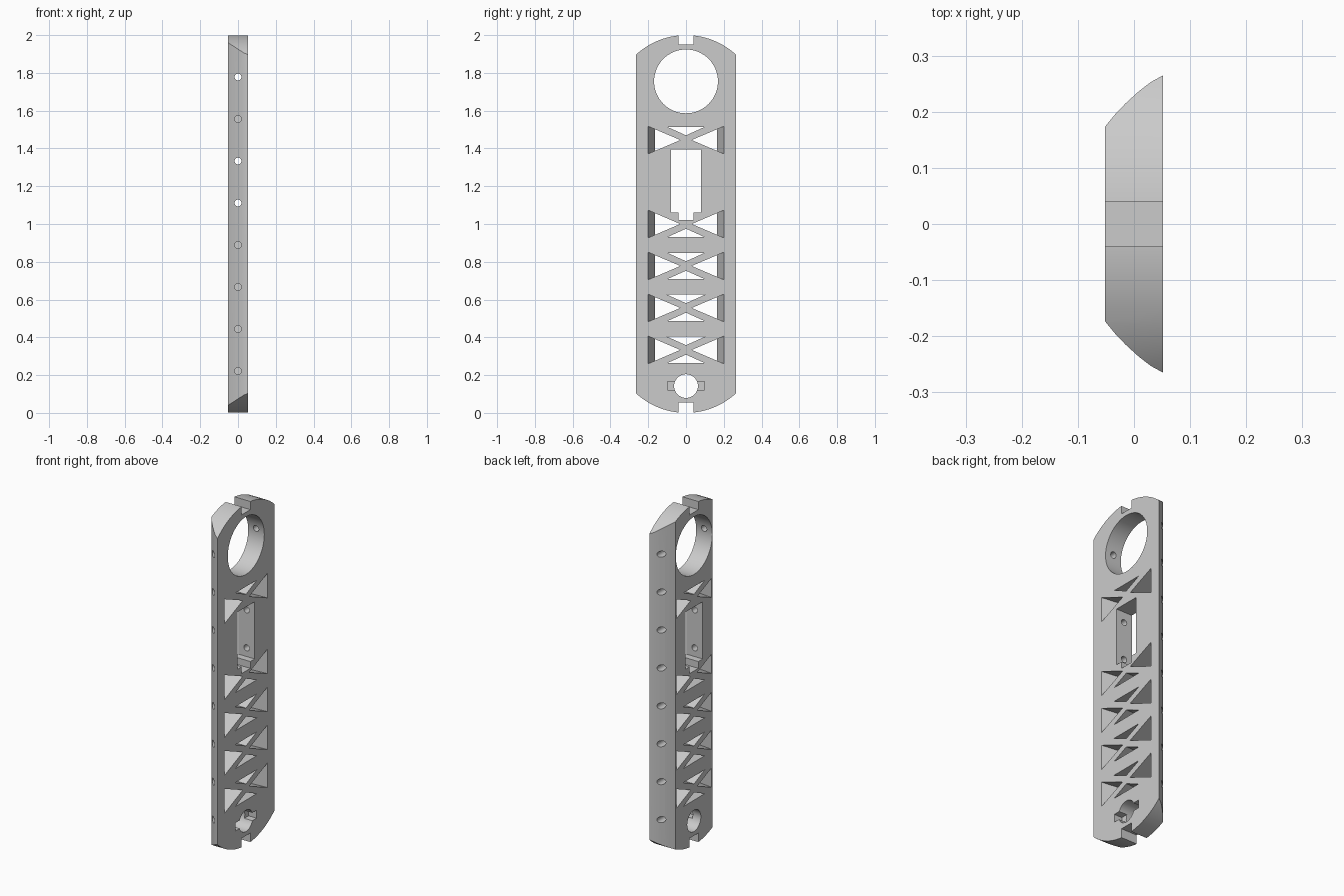
import bpy, bmesh, math
from mathutils import Vector

default = bpy.data.objects.get("Cube")
if default:
    bpy.data.objects.remove(default, do_unlink=True)

HALF = 0.052        # half thickness of the plate
PITCH = 2 / 9       # spacing of the side holes and lattice bays

# Single grey finish
grey = bpy.data.materials.new("light_grey")
grey.use_nodes = True
colour = (0.6, 0.6, 0.6, 1)
grey.diffuse_color = colour
grey.node_tree.nodes["Principled BSDF"].inputs["Base Color"].default_value = colour


def prism(name, points, direction, clip=None):
    """Extrude a closed polygon along direction, optionally trimmed by a plane."""
    bm = bmesh.new()
    face = bm.faces.new([bm.verts.new(p) for p in points])
    grown = bmesh.ops.extrude_face_region(bm, geom=[face])["geom"]
    verts = [g for g in grown if isinstance(g, bmesh.types.BMVert)]
    bmesh.ops.translate(bm, verts=verts, vec=direction)
    if clip:
        bmesh.ops.bisect_plane(bm, geom=bm.verts[:] + bm.edges[:] + bm.faces[:],
                               plane_co=clip[0], plane_no=clip[1], clear_outer=True)
        bmesh.ops.holes_fill(bm, edges=[e for e in bm.edges if e.is_boundary])
    bmesh.ops.recalc_face_normals(bm, faces=bm.faces[:])
    mesh = bpy.data.meshes.new(name)
    bm.to_mesh(mesh)
    bm.free()
    obj = bpy.data.objects.new(name, mesh)
    bpy.context.collection.objects.link(obj)
    return obj


cutters = []


def through(name, yz, x0=-0.1, clip=None):
    """Cutter running along x from x0 out past the wide face."""
    cutters.append(prism(name, [(x0, y, z) for y, z in yz], Vector((0.1 - x0, 0, 0)), clip))


def rect(half_width, z0, z1):
    return [(-half_width, z0), (half_width, z0), (half_width, z1), (-half_width, z1)]


def circle(z, radius, count):
    steps = [2 * math.pi * i / count for i in range(count)]
    return [(radius * math.cos(a), z + radius * math.sin(a)) for a in steps]


def arc(centre, radius, sign):
    """Rounded end of the outline, running from one long side to the other."""
    limit = math.asin(0.28 / radius)
    angles = [limit * (1 - i / 12) for i in range(25)]
    return [(radius * math.sin(a), centre + sign * radius * math.cos(a)) for a in angles]


# Plate: rounded-flank section run up the height
flank = [(HALF, 0.265), (0.03, 0.253), (0.008, 0.236), (-0.015, 0.215),
         (-0.034, 0.195), (-HALF, 0.173)]
section = flank + [(x, -y) for x, y in reversed(flank)]
plate = prism("lattice_plate", [(x, y, -0.1) for x, y in section], Vector((0, 0, 2.2)))

# Rounded ends
outline = arc(1.61, 0.39, 1) + arc(0.39, 0.39, -1)[::-1]
ends = prism("end_shape", [(-0.1, y, z) for y, z in outline], Vector((0.2, 0, 0)))

# End notches, large bore, central slot with its step, small bore
through("top_notch", rect(0.04, 1.95, 2.1))
through("bottom_notch", rect(0.04, -0.1, 0.055))
through("large_bore", circle(1.755, 0.169, 64))
through("slot", rect(0.08, 1.06, 1.395))
through("slot_step", rect(0.04, 1.02, 1.1))
through("small_bore", circle(0.142, 0.063, 40))
through("bore_pocket", rect(0.098, 0.12, 0.167), x0=0)

# Lattice bays: slanted side triangles plus upper and lower triangles
SLOPE = 0.0725 / 0.17
for bay in (0, 1, 2, 3, 5):
    z = PITCH * (bay + 1.5)
    for s in (1, -1):
        reach = 0.22
        rise = SLOPE * (reach - 0.03)
        wall = (Vector((HALF, s * 0.2, 0)), Vector((-0.037, s * 0.104, 0)))
        through("side_triangle", [(s * 0.03, z), (s * reach, z + rise), (s * reach, z - rise)],
                clip=wall)
    for s in (1, -1):
        beside_slot = (bay == 3 and s == 1) or (bay == 5 and s == -1)
        if not beside_slot:
            through("inner_triangle", [(0, z + s * 0.025), (0.1, z + s * 0.07),
                                       (-0.1, z + s * 0.07)])

# Blind holes down both flanks
for i in range(1, 9):
    for s in (1, -1):
        ring = [(x, s * 0.07, z) for x, z in circle(PITCH * i, 0.018, 20)]
        cutters.append(prism("side_hole", ring, Vector((0, s * 0.25, 0))))


def add_boolean(cutter, operation):
    cutter.hide_render = True
    mod = plate.modifiers.new(cutter.name, "BOOLEAN")
    mod.operation = operation
    mod.solver = "EXACT"
    mod.object = cutter


add_boolean(ends, "INTERSECT")
for cutter in cutters:
    add_boolean(cutter, "DIFFERENCE")

# Bake the cuts and drop the helpers
graph = bpy.context.evaluated_depsgraph_get()
baked = bpy.data.meshes.new_from_object(plate.evaluated_get(graph))
plate.modifiers.clear()
plate.data = baked
for helper in cutters + [ends]:
    bpy.data.objects.remove(helper, do_unlink=True)

baked.materials.clear()
baked.materials.append(grey)
for poly in baked.polygons:
    poly.material_index = 0

for obj in bpy.context.selected_objects:
    obj.select_set(False)
plate.select_set(True)
bpy.context.view_layer.objects.active = plate
bpy.ops.object.shade_smooth_by_angle(angle=math.radians(20))
